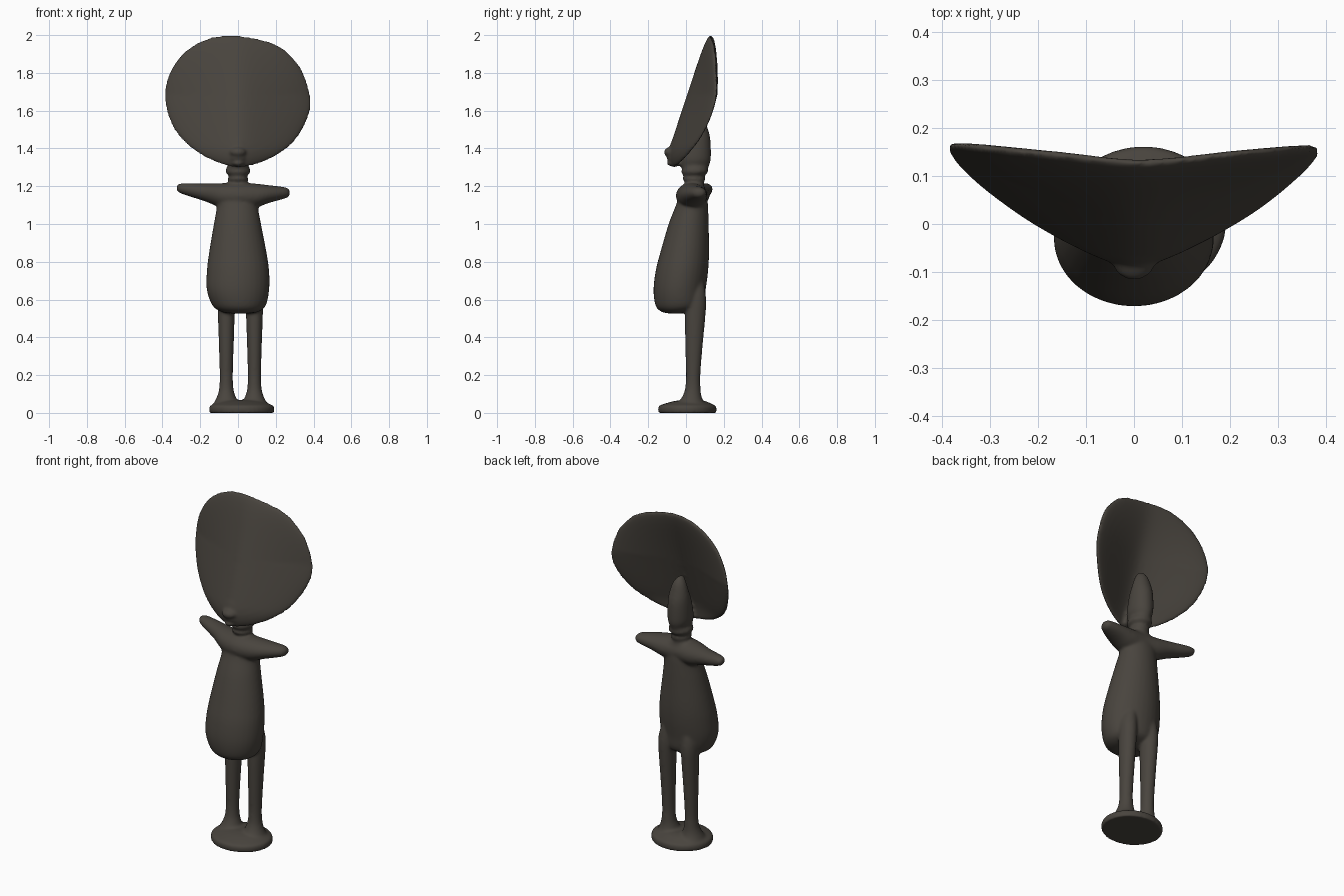
import bpy, bmesh, math

wood = bpy.data.materials.new("dark wood")
wood.diffuse_color = (0.066, 0.058, 0.048, 1)


def spline(pts, steps, closed=False):
    """Catmull-Rom interpolation of tuples of any length."""
    n, out = len(pts), []
    for i in range(n if closed else n - 1):
        idx = [i - 1, i, i + 1, i + 2]
        idx = [k % n if closed else min(max(k, 0), n - 1) for k in idx]
        p = [pts[k] for k in idx]
        for s in range(steps):
            t = s / steps
            out.append(tuple(
                0.5 * (2 * b + (c - a) * t + (2 * a - 5 * b + 4 * c - d) * t * t
                       + (3 * b - a - 3 * c + d) * t ** 3)
                for a, b, c, d in zip(*p)))
    if not closed:
        out.append(pts[-1])
    return out


def skin(name, rings):
    """Bridge rings of points into a capped solid."""
    bm = bmesh.new()
    vr = [[bm.verts.new(p) for p in r] for r in rings]
    n = len(vr[0])
    for a, b in zip(vr, vr[1:]):
        for i in range(n):
            j = (i + 1) % n
            bm.faces.new((a[i], a[j], b[j], b[i]))
    bm.faces.new(vr[0])
    bm.faces.new(vr[-1])
    bmesh.ops.recalc_face_normals(bm, faces=bm.faces)
    me = bpy.data.meshes.new(name)
    bm.to_mesh(me)
    bm.free()
    me.materials.append(wood)
    ob = bpy.data.objects.new(name, me)
    bpy.context.collection.objects.link(ob)
    return ob


def loft(name, sections, axis='z', n=32, steps=5):
    """Ellipse loft. Section = (position, c1, c2, r1, r2) across the axis."""
    rings = []
    for q, c1, c2, r1, r2 in spline(sections, steps):
        ring = []
        for i in range(n):
            a = 2 * math.pi * i / n
            u = c1 + max(r1, .002) * math.cos(a)
            v = c2 + max(r2, .002) * math.sin(a)
            ring.append((u, v, q) if axis == 'z' else (q, u, v))
        rings.append(ring)
    return skin(name, rings)


def ball(name, c, r):
    secs = []
    for k in range(9):
        a = math.pi * (k / 8 - .5)
        secs.append((c[2] + r[2] * math.sin(a), c[0], c[1],
                     r[0] * math.cos(a), r[1] * math.cos(a)))
    return loft(name, secs, n=24, steps=2)


def carve(name, parts, voxel, smooth):
    """Fuse parts into one softly blended carved piece."""
    bpy.ops.object.select_all(action='DESELECT')
    for p in parts:
        p.select_set(True)
    ob = parts[0]
    bpy.context.view_layer.objects.active = ob
    bpy.ops.object.join()
    ob.name = name
    rm = ob.modifiers.new("fuse", 'REMESH')
    rm.mode = 'VOXEL'
    rm.voxel_size = voxel
    rm.use_smooth_shade = True
    sm = ob.modifiers.new("soften", 'SMOOTH')
    sm.factor = .5
    sm.iterations = smooth


# Foot plate
body = [loft("base", [(0, .02, .007, .171, .154), (.015, .02, .007, .173, .155),
                      (.036, .02, .007, .169, .151), (.048, .02, .01, .145, .125),
                      (.062, .02, .02, .11, .085), (.068, .02, .025, .07, .05)],
             n=48)]

# Legs with flared ankles
for name, x in (("left_leg", -.062), ("right_leg", .087)):
    body.append(loft(name, [
        (.03, x, .025, .078, .095), (.06, x, .028, .062, .066),
        (.09, x, .032, .048, .05), (.13, x, .036, .038, .041),
        (.2, x, .038, .035, .038), (.35, x, .042, .039, .046),
        (.5, x, .048, .044, .054), (.58, x, .053, .046, .054),
        (.64, x * .95, .052, .045, .051), (.72, x * .8, .045, .035, .045)]))

# Pear-shaped body flaring into the shoulders
body.append(loft("torso", [
    (.527, .01, -.05, .06, .05), (.538, .01, -.045, .105, .09),
    (.57, .006, -.035, .142, .127), (.65, .0, -.034, .165, .138),
    (.75, 0, -.022, .165, .139), (.85, -.001, -.007, .152, .129),
    (1.0, -.003, .014, .125, .106), (1.09, -.003, .03, .11, .087),
    (1.125, -.003, .035, .122, .079), (1.155, -.003, .04, .14, .07),
    (1.19, -.003, .045, .11, .055), (1.217, -.003, .045, .055, .045)]))

# Outstretched stub arms
body.append(loft("arms", [
    (-.324, .11, 1.192, .005, .005), (-.316, .11, 1.19, .026, .022),
    (-.27, .1, 1.183, .041, .033), (-.18, .075, 1.168, .056, .046),
    (-.09, .045, 1.152, .078, .064), (0, .03, 1.15, .083, .069),
    (.09, .035, 1.15, .078, .064), (.16, .045, 1.158, .067, .048),
    (.235, .063, 1.164, .046, .033), (.265, .07, 1.165, .03, .023),
    (.276, .072, 1.165, .005, .005)], axis='x'))

# Ringed neck, rising as a post behind the head
neck = [(1.18, 0, .045, .055, .055), (1.215, 0, .045, .048, .05),
        (1.24, 0, .042, .055, .061), (1.252, 0, .042, .047, .055),
        (1.275, 0, .046, .066, .071), (1.295, 0, .048, .062, .068),
        (1.31, 0, .046, .054, .076), (1.35, 0, .05, .064, .082),
        (1.45, 0, .06, .061, .069), (1.51, 0, .064, .051, .05),
        (1.56, 0, .06, .034, .036), (1.59, 0, .05, .012, .022)]
body.append(loft("neck", neck))

# Head: tilted disc with the sides swept back, flatter towards the top
outline = spline([(-.05, 2.0), (.08, 1.987), (.22, 1.942), (.325, 1.84),
                  (.381, 1.7), (.379, 1.58), (.315, 1.455), (.235, 1.38),
                  (.125, 1.323), (0, 1.298), (-.12, 1.326), (-.23, 1.387),
                  (-.317, 1.468), (-.372, 1.575), (-.39, 1.69),
                  (-.357, 1.815), (-.285, 1.912), (-.17, 1.98)], 5, closed=True)


def disc_ring(r, side):
    ring = []
    for x, z in outline:
        x, z = x * r, 1.65 + (z - 1.65) * r
        fold = .42 - .75 * max(0, z - 1.68) + .33 * max(0, 1.67 - z)
        y = .13 + (z - 2) * .33 + 2.6 * max(0, 1.42 - z) ** 2
        y += fold * (math.hypot(x, .065) - .065)
        y += side * .02 * math.sqrt(max(0, 1 - r ** 7))
        ring.append((x, y, z))
    return ring


radii = [.01, .1, .2, .3, .4, .5, .6, .7, .8, .88, .94, .98]
head = [skin("disc", [disc_ring(r, -1) for r in radii] + [disc_ring(1, 0)]
             + [disc_ring(r, 1) for r in reversed(radii)])]

# Small face low on the disc
head.append(loft("nose_ridge", [
    (1.56, 0, -.012, .012, .008), (1.5, 0, -.033, .035, .016),
    (1.44, 0, -.055, .05, .021), (1.38, 0, -.07, .045, .025)]))
head.append(ball("nose", (0, -.078, 1.38), (.044, .04, .028)))
head.append(ball("mouth", (0, -.07, 1.35), (.045, .032, .02)))
head.append(ball("chin", (0, -.062, 1.322), (.035, .042, .018)))

# The head, post and body blend into a single carving
carve("carved_figure", body + head, .0075, 9)
